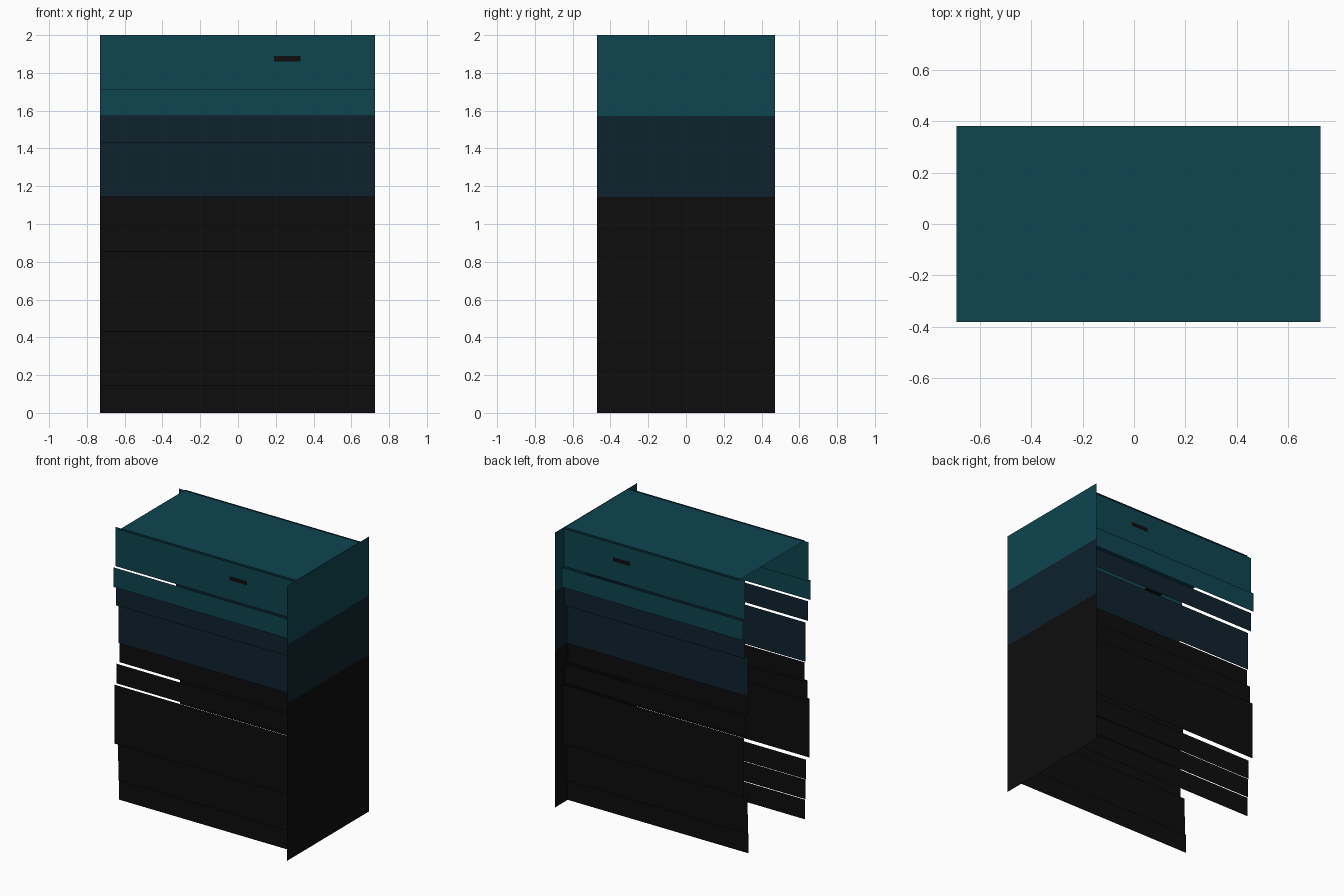
import bpy
import bmesh

cube = bpy.data.objects.get("Cube")
if cube:
    bpy.data.objects.remove(cube, do_unlink=True)


def make_material(name, rgb):
    mat = bpy.data.materials.new(name)
    mat.use_nodes = True
    colour = (*rgb, 1.0)
    mat.diffuse_color = colour
    bsdf = next(n for n in mat.node_tree.nodes if n.type == 'BSDF_PRINCIPLED')
    bsdf.inputs["Base Color"].default_value = colour
    return mat


TEAL = make_material("teal", (0.0044, 0.059, 0.081))
NAVY = make_material("dark navy", (0.0044, 0.016, 0.027))
BLACK = make_material("black", (0.004, 0.004, 0.004))

STEP = 2 / 14            # height module shared by bands and slats
TEAL_BASE = 11 * STEP
NAVY_BASE = 8 * STEP
LEFT, RIGHT = 0.725, -0.73


def band_colour(z):
    return TEAL if z > TEAL_BASE else NAVY if z > NAVY_BASE else BLACK


def sheet(name, corners, mat):
    """One flat quad."""
    bm = bmesh.new()
    bm.faces.new([bm.verts.new(c) for c in corners])
    mesh = bpy.data.meshes.new(name)
    bm.to_mesh(mesh)
    bm.free()
    mesh.materials.append(mat)
    obj = bpy.data.objects.new(name, mesh)
    bpy.context.collection.objects.link(obj)
    return obj


def upright(name, x0, x1, y, z0, z1, mat, side):
    """Vertical sheet facing outward along side * y."""
    corners = [(x0, y, z0), (x1, y, z0), (x1, y, z1), (x0, y, z1)]
    return sheet(name, corners if side < 0 else corners[::-1], mat)


def ledge(name, x0, x1, y0, y1, z, mat):
    return sheet(name, [(x0, y0, z), (x1, y0, z), (x1, y1, z), (x0, y1, z)], mat)


# Top cover
ledge("top_cover", -0.69, LEFT, -0.38, 0.38, 1.996, TEAL)

# Side panel in three colour bands, on the left side only
levels = [0, NAVY_BASE, TEAL_BASE, 2]
for z0, z1 in zip(levels, levels[1:]):
    sheet("side_panel", [(LEFT, -0.47, z0), (LEFT, 0.47, z0),
                         (LEFT, 0.47, z1), (LEFT, -0.47, z1)],
          band_colour((z0 + z1) / 2))

# Slats from the top down: height in modules, distance from the middle
SLATS = [(2, 0.365), (1, 0.388), (1, 0.362), (2, 0.332), (1, 0.322),
         (1, 0.353), (3, 0.378), (1, 0.337), (1, 0.332), (1, 0.324)]

for label, side in (("front", -1), ("back", 1)):
    top = 2.0
    for modules, depth in SLATS:
        base = top - modules * STEP
        upright(label + "_slat", RIGHT, LEFT, side * depth, max(base, 0), top,
                band_colour((base + top) / 2), side)
        top = base

    # Handles
    upright(label + "_upper_handle", 0.19, 0.33, side * 0.37, 1.86, 1.89, BLACK, side)
    ledge(label + "_middle_handle", 0.05, 0.19, *sorted((side * 0.32, side * 0.36)),
          10 * STEP, BLACK)
    upright(label + "_lower_handle", 0.46, 0.6, side * 0.327, 1.02, 1.035, BLACK, side)
